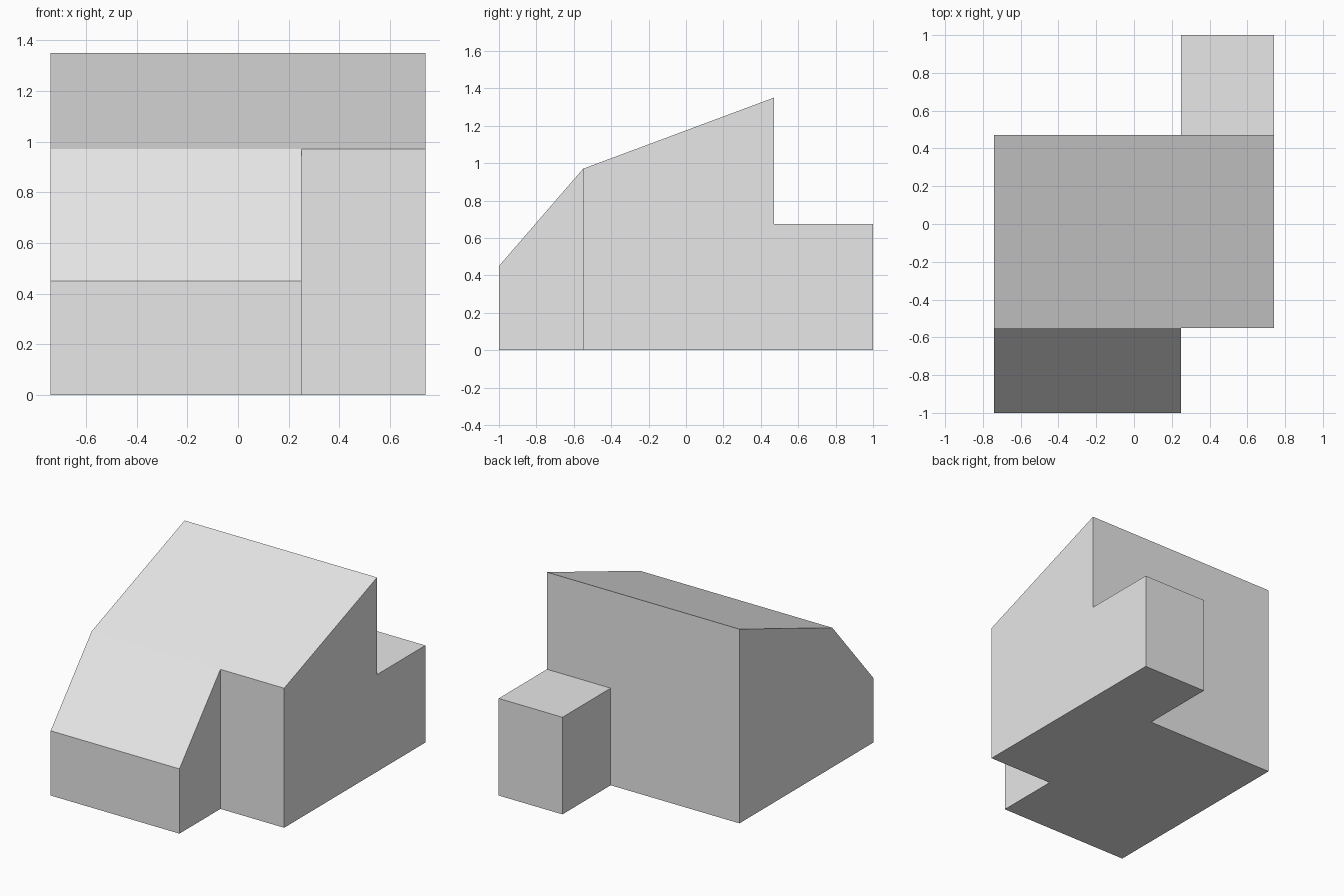
import bpy
import bmesh
import math

cube = bpy.data.objects.get("Cube")
if cube:
    bpy.data.objects.remove(cube, do_unlink=True)

grey = bpy.data.materials.new("plain_grey")
grey.use_nodes = True
colour = (0.8, 0.8, 0.8, 1)
grey.diffuse_color = colour
grey.node_tree.nodes["Principled BSDF"].inputs["Base Color"].default_value = colour

HALF = 0.74              # half the width of the house
STEP = 0.25              # x where the front wing ends and the rear annex starts
FRONT, BACK = -0.55, 0.47
EAVE, RIDGE = 0.97, 1.35


def prism(name, profile, x0, x1):
    """Extrude a closed (y, z) profile along x."""
    bm = bmesh.new()
    face = bm.faces.new([bm.verts.new((x0, y, z)) for y, z in profile])
    side = bmesh.ops.extrude_face_region(bm, geom=[face])["geom"]
    verts = [v for v in side if isinstance(v, bmesh.types.BMVert)]
    bmesh.ops.translate(bm, verts=verts, vec=(x1 - x0, 0, 0))
    bmesh.ops.recalc_face_normals(bm, faces=bm.faces)
    mesh = bpy.data.meshes.new(name)
    bm.to_mesh(mesh)
    bm.free()
    mesh.materials.append(grey)
    obj = bpy.data.objects.new(name, mesh)
    bpy.context.collection.objects.link(obj)
    return obj


# Main block with its single-pitch roof
house = prism("house_body", [(FRONT, 0), (BACK, 0), (BACK, RIDGE), (FRONT, EAVE)],
              -HALF, HALF)
# Front wing under the steep roof, and the flat-topped rear annex
wing = prism("front_wing", [(-1, 0), (FRONT, 0), (FRONT, EAVE), (-1, 0.45)],
             -HALF, STEP)
annex = prism("rear_annex", [(BACK, 0), (1, 0), (1, 0.675), (BACK, 0.675)],
              STEP, HALF)

# Merge into one closed shell
for part in (wing, annex):
    union = house.modifiers.new("join_" + part.name, 'BOOLEAN')
    union.operation = 'UNION'
    union.solver = 'EXACT'
    union.object = part

shell = bpy.data.meshes.new_from_object(
    house.evaluated_get(bpy.context.evaluated_depsgraph_get()))
house.modifiers.clear()
house.data = shell
for part in (wing, annex):
    bpy.data.objects.remove(part, do_unlink=True)

# Flush walls become single flat faces
bm = bmesh.new()
bm.from_mesh(shell)
bmesh.ops.dissolve_limit(bm, angle_limit=math.radians(1),
                         verts=bm.verts, edges=bm.edges)
bm.to_mesh(shell)
bm.free()
